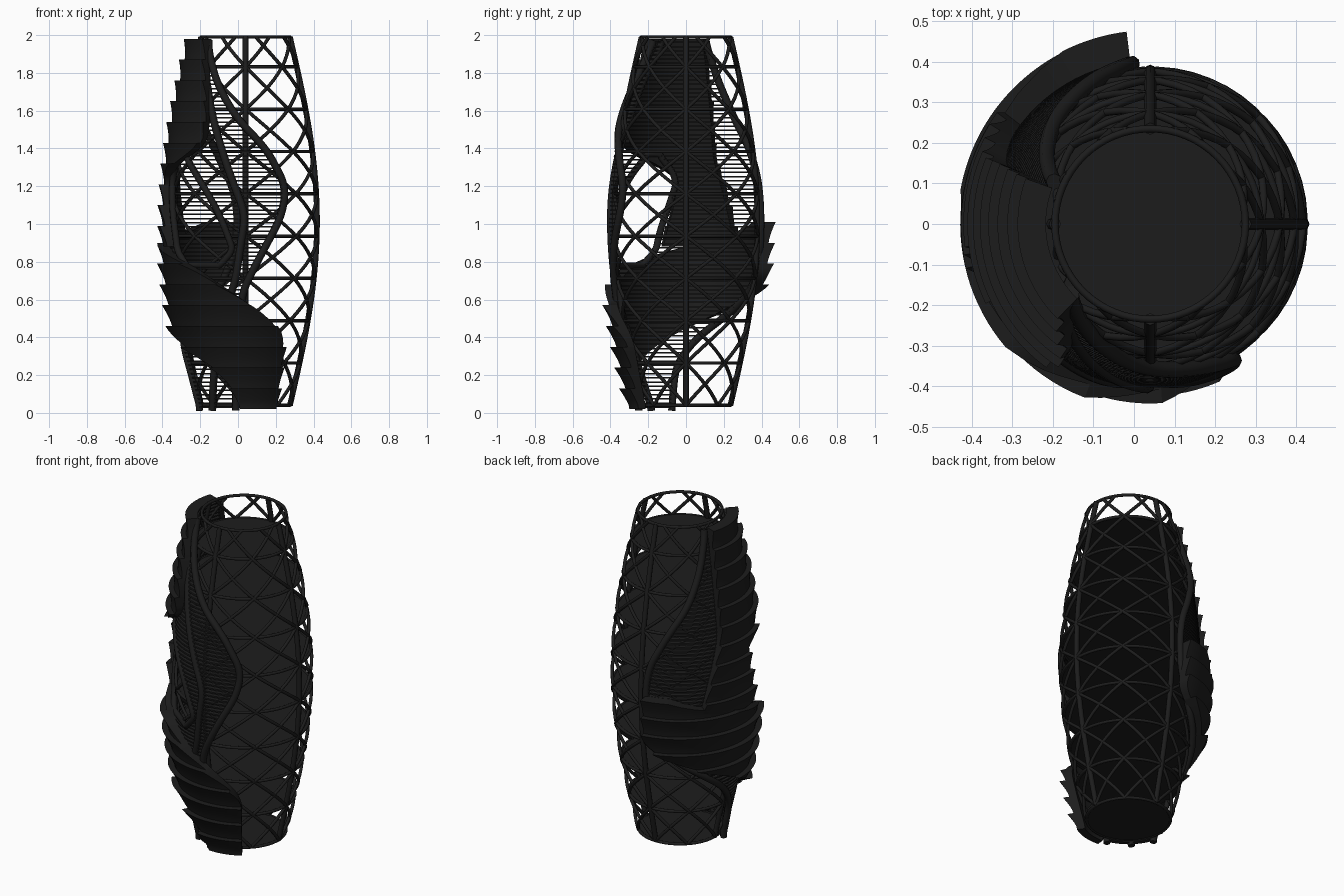
import bpy, bmesh, math

if "Cube" in bpy.data.objects:
    bpy.data.objects.remove(bpy.data.objects["Cube"])

CX = 0.04                      # axis of the barrel tower
BOT, TOP, FLOOR = 0.04, 1.99, 0.224
mat = bpy.data.materials.new("black")
mat.diffuse_color = (0.012, 0.012, 0.012, 1)
mat.use_nodes = True
mat.node_tree.nodes["Principled BSDF"].inputs["Base Color"].default_value = mat.diffuse_color


def rad(z):
    t = min(max((z - BOT) / (TOP - BOT), 0), 1)
    return 0.235 + 0.143 * math.sin(math.pi * t)


def pt(deg, z, off=0.0):
    a = math.radians(deg)
    r = rad(z) + off
    return (CX + r * math.cos(a), r * math.sin(a), z)


def lerp(table, z):
    if z <= table[0][0]:
        return table[0][1]
    for (z0, a0), (z1, a1) in zip(table, table[1:]):
        if z <= z1:
            return a0 + (a1 - a0) * (z - z0) / (z1 - z0)
    return table[-1][1]


def ang(table, z):             # smoothed lookup of an edge angle by height
    return sum(lerp(table, z + d * 0.02) for d in range(-3, 4)) / 7


def tube(name, paths, r, cyclic=False):
    cu = bpy.data.curves.new(name, 'CURVE')
    cu.dimensions = '3D'
    cu.bevel_depth = r
    cu.bevel_resolution = 2
    cu.use_fill_caps = True
    for p in paths:
        s = cu.splines.new('POLY')
        s.points.add(len(p) - 1)
        for q, c in zip(s.points, p):
            q.co = (*c, 1)
        s.use_cyclic_u = cyclic
        s.use_smooth = True
    cu.materials.append(mat)
    ob = bpy.data.objects.new(name, cu)
    bpy.context.collection.objects.link(ob)


def finish(name, bm):
    bmesh.ops.recalc_face_normals(bm, faces=bm.faces)
    me = bpy.data.meshes.new(name)
    bm.to_mesh(me)
    bm.free()
    me.materials.append(mat)
    ob = bpy.data.objects.new(name, me)
    bpy.context.collection.objects.link(ob)
    bpy.context.view_layer.objects.active = ob
    ob.select_set(True)
    bpy.ops.object.shade_smooth_by_angle(angle=math.radians(35))
    ob.select_set(False)


def arc_solid(bm, rows, n):
    """rows of (z, low angle, high angle, inner offset, outer offset)"""
    rings = []
    for z, a, b, i, o in rows:
        th = [a + (b - a) * k / n for k in range(n + 1)]
        ring = [pt(t, z, o) for t in th] + [pt(t, z, i) for t in reversed(th)]
        rings.append([bm.verts.new(p) for p in ring])
    m = 2 * n + 2
    for p, q in zip(rings, rings[1:]):
        for k in range(m):
            bm.faces.new((p[k], p[(k + 1) % m], q[(k + 1) % m], q[k]))
    for r in (rings[0], rings[-1]):
        for k in range(n):
            bm.faces.new((r[k], r[k + 1], r[m - 2 - k], r[m - 1 - k]))


# Floors
levels = [BOT + FLOOR * k for k in range(9)]
bm = bmesh.new()
for z in levels:
    for s in (-1, 1):
        bm.faces.new([bm.verts.new((*pt(k * 5.625, z)[:2], z + s * 0.005)) for k in range(64)])
finish("floor_plates", bm)

# Ring beams, poles and diagonal grid
tube("ring_beams", [[pt(k * 5.625, z) for k in range(64)] for z in levels + [TOP]], 0.009, True)
zs = [BOT + (TOP - BOT) * k / 60 for k in range(61)]
tube("vertical_poles", [[pt(a, z) for z in zs] for a in (0, 90, 180, 270)], 0.015)
tube("diagonal_grid", [[pt(k * 45 + s * 45 * (z - BOT) / FLOOR, z, 0.002) for z in zs]
                       for k in range(8) for s in (-1, 1)], 0.0095)

# Edge angles by height for the louvre screen and its eye-shaped opening
back = [(0, 198), (.25, 190), (.4, 170), (.65, 112), (.85, 98), (1.05, 96), (1.2, 100),
        (1.4, 116), (1.55, 132), (1.75, 146), (1.97, 157)]
front = [(0, 258), (.4, 262), (.65, 268), (.85, 283), (1.05, 299), (1.2, 303), (1.4, 287),
         (1.55, 264), (1.75, 241), (1.97, 220)]
eye_lo = [(.76, 225), (.82, 205), (.95, 201), (1.1, 193), (1.25, 186), (1.38, 205)]
eye_hi = [(.76, 240), (.82, 262), (.95, 256), (1.1, 246), (1.25, 230), (1.38, 210)]
mid = [(0, 225), (.4, 245), (.7, 262), (1.05, 270), (1.4, 250), (1.75, 229), (1.97, 208)]

# Louvre strips
bm = bmesh.new()
for k in range(88):
    z = 0.03 + k * 0.0222
    a, b = ang(back, z), ang(front, z)
    spans = [(a, b)]
    if 0.78 < z < 1.37:
        spans = [(a, ang(eye_lo, z)), (ang(eye_hi, z), b)]
    for p, q in spans:
        arc_solid(bm, [(z - .004, p, q, 0, .026), (z + .004, p, q, 0, .026)], 24)
finish("louvre_strips", bm)

# Tubes edging the screen
full = [0.012 + 1.96 * k / 90 for k in range(91)]
tube("screen_edge_tubes", [[pt(ang(t, z), z, 0.02) for z in full] for t in (back, mid, front)], 0.02)
ez = [0.78 + 0.59 * k / 40 for k in range(41)]
tube("eye_opening_frame", [[pt(ang(eye_lo, z), z, .02) for z in ez] +
                           [pt(ang(eye_hi, z), z, .02) for z in reversed(ez)]], 0.018, True)


def shingle_band(name, lo, hi, z0, z1, step, inner, base, tip):
    rows = []
    n = round((z1 - z0) / step)
    h = (z1 - z0) / n
    for k in range(n):
        for j in range(6):
            z = z0 + h * (k + j / 5)
            rows.append((z, ang(lo, z), ang(hi, z), inner, base + (tip - base) * (j / 5) ** 1.5))
    bm = bmesh.new()
    arc_solid(bm, rows, 40)
    finish(name, bm)


# Lower wrapping band, rising from the front around the left to the back
shingle_band("lower_wrap_band",
             [(.02, 266), (.2, 250), (.3, 225), (.45, 180), (.62, 120), (.7, 97), (1.02, 97)],
             [(.02, 303), (.4, 303), (.5, 288), (.6, 268), (.72, 240), (.8, 222), (.88, 180), (1.03, 102)],
             0.02, 1.01, 0.11, 0.02, 0.065, 0.1)

# Upper band down the left side
shingle_band("upper_wrap_band",
             [(.88, 140), (1.1, 148), (1.35, 158), (1.6, 158), (1.98, 160)],
             [(.88, 198), (1.1, 189), (1.27, 186), (1.4, 236), (1.6, 238), (1.98, 225)],
             0.88, 1.98, 0.11, 0.02, 0.06, 0.09)
